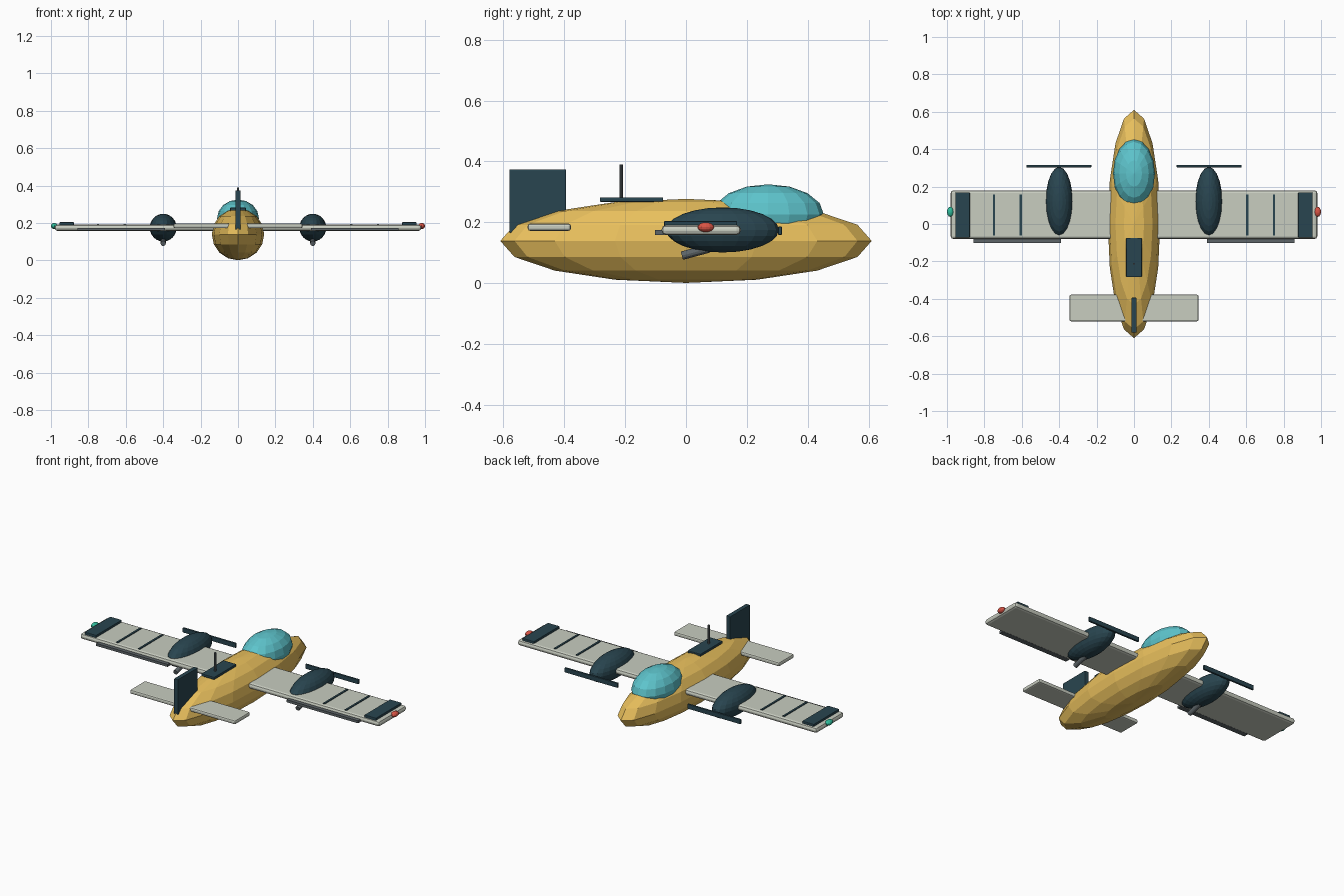
import bpy, math

if "Cube" in bpy.data.objects:
    bpy.data.objects.remove(bpy.data.objects["Cube"])


def mat(name, rgb):
    m = bpy.data.materials.new(name)
    m.diffuse_color = (*rgb, 1)
    m.use_nodes = True
    m.node_tree.nodes["Principled BSDF"].inputs["Base Color"].default_value = m.diffuse_color
    return m


YELLOW = mat("yellow", (0.82, 0.53, 0.11))
CANOPY = mat("canopy_blue", (0.11, 0.55, 0.60))
DARK = mat("dark_teal", (0.022, 0.06, 0.08))
LIGHT = mat("light_grey", (0.58, 0.61, 0.53))
STEEL = mat("steel", (0.11, 0.13, 0.14))
RED = mat("red", (0.70, 0.09, 0.06))
GREEN = mat("green", (0.03, 0.50, 0.33))


def finish(name, scale, material):
    o = bpy.context.object
    o.name = name
    o.scale = scale
    bpy.ops.object.transform_apply(location=False, rotation=False, scale=True)
    o.data.materials.append(material)
    return o


def ball(name, loc, radii, material, seg=16, rings=8):
    bpy.ops.mesh.primitive_uv_sphere_add(segments=seg, ring_count=rings, radius=1, location=loc)
    return finish(name, radii, material)


def box(name, x, y, z, material, bevel=0.0):
    """Box from (min, max) ranges on each axis, with optional rounded edges."""
    ranges = (x, y, z)
    bpy.ops.mesh.primitive_cube_add(size=1, location=[(a + b) / 2 for a, b in ranges])
    o = finish(name, [b - a for a, b in ranges], material)
    if bevel:
        m = o.modifiers.new("bevel", 'BEVEL')
        m.width, m.segments = bevel, 2
    return o


def rod(name, loc, radius, length, material, rot=(0, 0, 0), sides=12):
    bpy.ops.mesh.primitive_cylinder_add(vertices=sides, radius=radius, depth=length,
                                        location=loc, rotation=rot)
    return finish(name, (1, 1, 1), material)


# Fuselage and canopy
ball("fuselage", (0, 0, 0.139), (0.14, 0.61, 0.138), YELLOW)
ball("canopy", (0, 0.27, 0.225), (0.112, 0.183, 0.1), CANOPY)

# Wing and tail surfaces
box("main_wing", (-0.98, 0.98), (-0.08, 0.18), (0.158, 0.191), LIGHT, 0.014)
box("tailplane", (-0.345, 0.345), (-0.52, -0.378), (0.172, 0.196), LIGHT, 0.008)
box("tail_fin", (-0.013, 0.013), (-0.58, -0.394), (0.165, 0.374), DARK, 0.003)

# Dorsal hatch and aerial
box("dorsal_hatch", (-0.042, 0.042), (-0.283, -0.075), (0.267, 0.282), DARK, 0.003)
rod("aerial", (0, -0.213, 0.333), 0.006, 0.115, STEEL, sides=10)

# Parts repeated on both wings
for side, s in (("left", -1), ("right", 1)):
    def span(a, b):
        return tuple(sorted((s * a, s * b)))

    # Engine with propeller and exhaust
    ball(f"{side}_engine", (s * 0.4, 0.12, 0.175), (0.072, 0.185, 0.074), DARK, 20, 12)
    box(f"{side}_propeller", span(0.228, 0.575), (0.303, 0.315), (0.159, 0.186), DARK, 0.002)
    rod(f"{side}_exhaust", (s * 0.4, 0.03, 0.102), 0.014, 0.09, STEEL,
        rot=(math.radians(-75), 0, 0))
    # Trailing flap, tip panel and panel seams
    box(f"{side}_flap", span(0.39, 0.857), (-0.102, -0.07), (0.159, 0.174), STEEL)
    box(f"{side}_tip_panel", span(0.878, 0.954), (-0.072, 0.168), (0.186, 0.204), DARK, 0.003)
    for i, x in enumerate((0.605, 0.748)):
        box(f"{side}_seam_{i + 1}", span(x - 0.006, x + 0.006), (-0.062, 0.158),
            (0.187, 0.195), DARK)
    # Navigation light
    ball(f"{side}_nav_light", (s * 0.982, 0.065, 0.184), (0.018, 0.027, 0.016),
         RED if s > 0 else GREEN, 12, 8)
